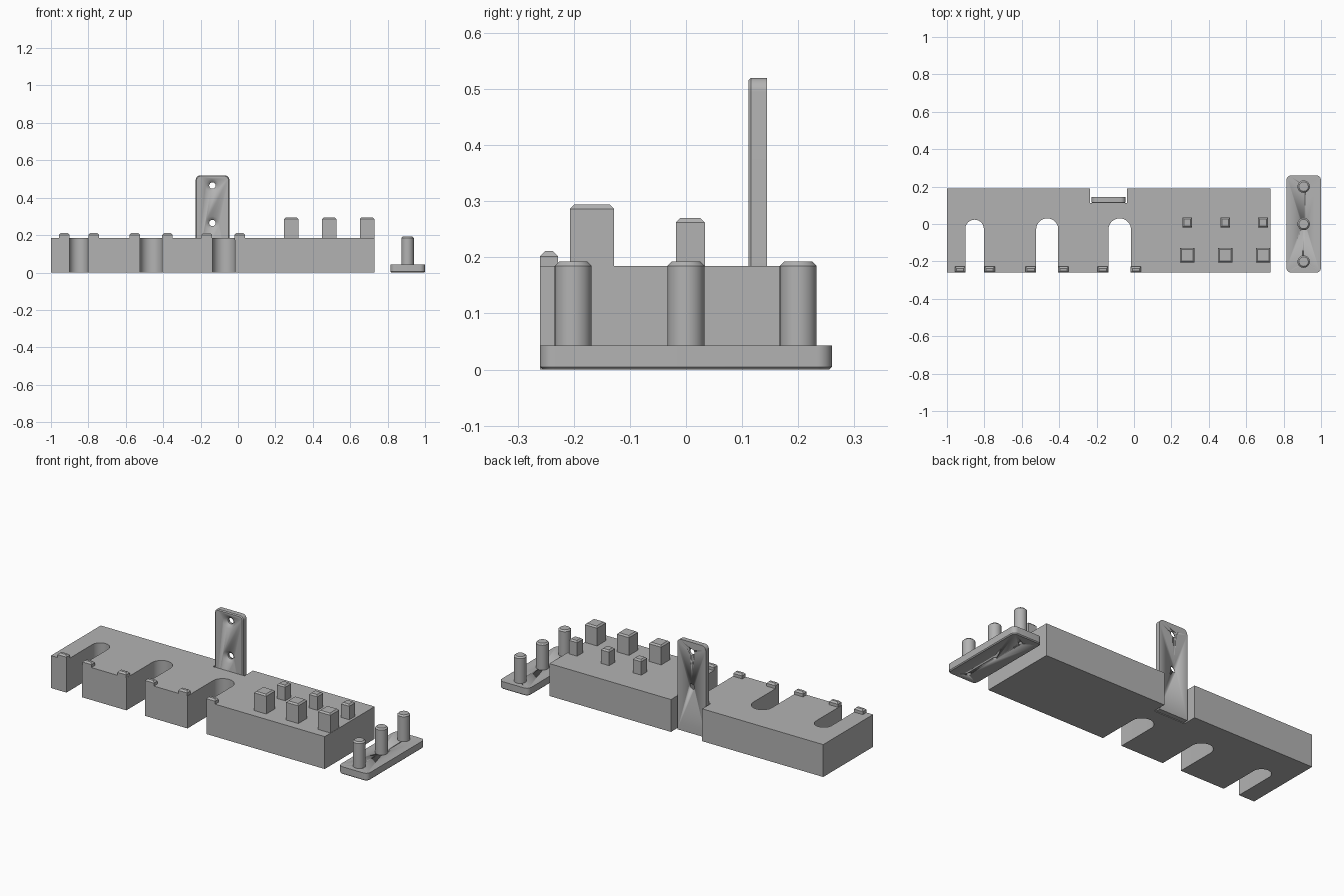
import bpy, bmesh, math
from mathutils import Matrix

if "Cube" in bpy.data.objects:
    bpy.data.objects.remove(bpy.data.objects["Cube"])

grey = bpy.data.materials.new("light_grey")
grey.diffuse_color = (0.45, 0.45, 0.45, 1)
grey.use_nodes = True
grey.node_tree.nodes["Principled BSDF"].inputs["Base Color"].default_value = grey.diffuse_color


def loft(name, rings, smooth=True, matrix=None):
    """Closed solid through rings of equal point count."""
    bm = bmesh.new()
    loops = [[bm.verts.new(p) for p in ring] for ring in rings]
    n = len(loops[0])
    for a, b in zip(loops, loops[1:]):
        for i in range(n):
            j = (i + 1) % n
            bm.faces.new((a[i], a[j], b[j], b[i]))
    bm.faces.new(loops[0][::-1])
    bm.faces.new(loops[-1])
    if matrix:
        bm.transform(matrix)
    bmesh.ops.recalc_face_normals(bm, faces=bm.faces)
    me = bpy.data.meshes.new(name)
    bm.to_mesh(me)
    bm.free()
    ob = bpy.data.objects.new(name, me)
    bpy.context.collection.objects.link(ob)
    me.materials.append(grey)
    if smooth:
        bpy.ops.object.select_all(action='DESELECT')
        ob.select_set(True)
        bpy.context.view_layer.objects.active = ob
        bpy.ops.object.shade_smooth_by_angle(angle=math.radians(30))
    return ob


def arc(cx, cy, r, a0, a1, n):
    return [(cx + r * math.cos(math.radians(a0 + (a1 - a0) * i / n)),
             cy + r * math.sin(math.radians(a0 + (a1 - a0) * i / n))) for i in range(n + 1)]


def rect(x0, x1, y0, y1, inset=0.0):
    x0, x1, y0, y1 = x0 + inset, x1 - inset, y0 + inset, y1 - inset
    return [(x0, y0), (x1, y0), (x1, y1), (x0, y1)]


def rounded(x0, x1, y0, y1, r, inset=0.0, square_bottom=False):
    x0, x1, y0, y1, r = x0 + inset, x1 - inset, y0 + inset, y1 - inset, r - inset
    top = arc(x1 - r, y1 - r, r, 0, 90, 8) + arc(x0 + r, y1 - r, r, 90, 180, 8)
    if square_bottom:
        return top + [(x0, y0), (x1, y0)]
    return top + arc(x0 + r, y0 + r, r, 180, 270, 8) + arc(x1 - r, y0 + r, r, 270, 360, 8)


def at(points, z):
    return [(x, y, z) for x, y in points]


def circle(cx, cy, r, n=40):
    return arc(cx, cy, r, 0, 360, n)[:-1]


def peg(name, cx, y0, y1, w, top, chamfer):
    x0, x1 = cx - w / 2, cx + w / 2
    loft(name, [at(rect(x0, x1, y0, y1), BASE_TOP - 0.01),
                at(rect(x0, x1, y0, y1), top - chamfer),
                at(rect(x0, x1, y0, y1, chamfer), top)], smooth=False)


def cut(target, cutter):
    cutter.hide_render = True
    cutter.hide_viewport = True
    mod = target.modifiers.new("hole", 'BOOLEAN')
    mod.operation = 'DIFFERENCE'
    mod.solver = 'EXACT'
    mod.object = cutter


BASE_TOP = 0.185

# Base block: three open slots at the front, one notch at the back
outline = [(-1, -0.26)]
for x0, x1, end in [(-0.902, -0.803, 0.023), (-0.523, -0.405, 0.03), (-0.137, -0.016, 0.03)]:
    r = (x1 - x0) / 2
    outline += [(x0, -0.26)] + arc(x0 + r, end - r, r, 180, 0, 20) + [(x1, -0.26)]
outline += [(0.73, -0.26), (0.73, 0.19), (-0.038, 0.19), (-0.038, 0.111),
            (-0.235, 0.111), (-0.235, 0.19), (-1, 0.19)]
loft("base_block", [at(outline, 0), at(outline, BASE_TOP)])

# Small retaining lips beside each slot
for cx in (-0.93, -0.772, -0.552, -0.377, -0.167, 0.01):
    peg("retaining_lip", cx, -0.26, -0.228, 0.056, 0.211, 0.009)

# Square pegs in two rows
for cx in (0.285, 0.488, 0.69):
    peg("large_peg", cx, -0.207, -0.128, 0.077, 0.294, 0.008)
    peg("small_peg", cx, -0.018, 0.034, 0.052, 0.27, 0.008)

# Upright mounting plate, drawn flat and turned to face the front
upright = Matrix(((1, 0, 0, 0), (0, 0, 1, 0), (0, 1, 0, 0), (0, 0, 0, 1)))
size = (-0.226, -0.046, 0, 0.52, 0.025)
plate = loft("mounting_plate", [at(rounded(*size, 0.005, True), 0.111),
                                at(rounded(*size, 0, True), 0.116),
                                at(rounded(*size, 0, True), 0.144)], matrix=upright)
for z in (0.265, 0.465):
    cut(plate, loft("countersunk_hole_cutter",
                    [at(circle(-0.137, z, r), y) for r, y in
                     ((0.039, 0.108), (0.036, 0.111), (0.017, 0.130), (0.017, 0.16))],
                    matrix=upright))

# Separate pin plate with chamfered lower edge
size = (0.815, 1.0, -0.26, 0.26, 0.027)
pin_plate = loft("pin_plate", [at(rounded(*size, 0.005), 0), at(rounded(*size), 0.005),
                               at(rounded(*size), 0.043)])

# Round pins, with a screw hole from below each
for cy in (-0.201, 0, 0.2):
    pin = loft("round_pin", [at(circle(0.907, cy, r), z) for r, z in
                             ((0.033, 0.043), (0.033, 0.185), (0.025, 0.193))])
    hole = loft("screw_hole_cutter", [at(circle(0.907, cy, 0.011, 24), z) for z in (-0.02, 0.12)])
    cut(pin_plate, hole)
    cut(pin, hole)
